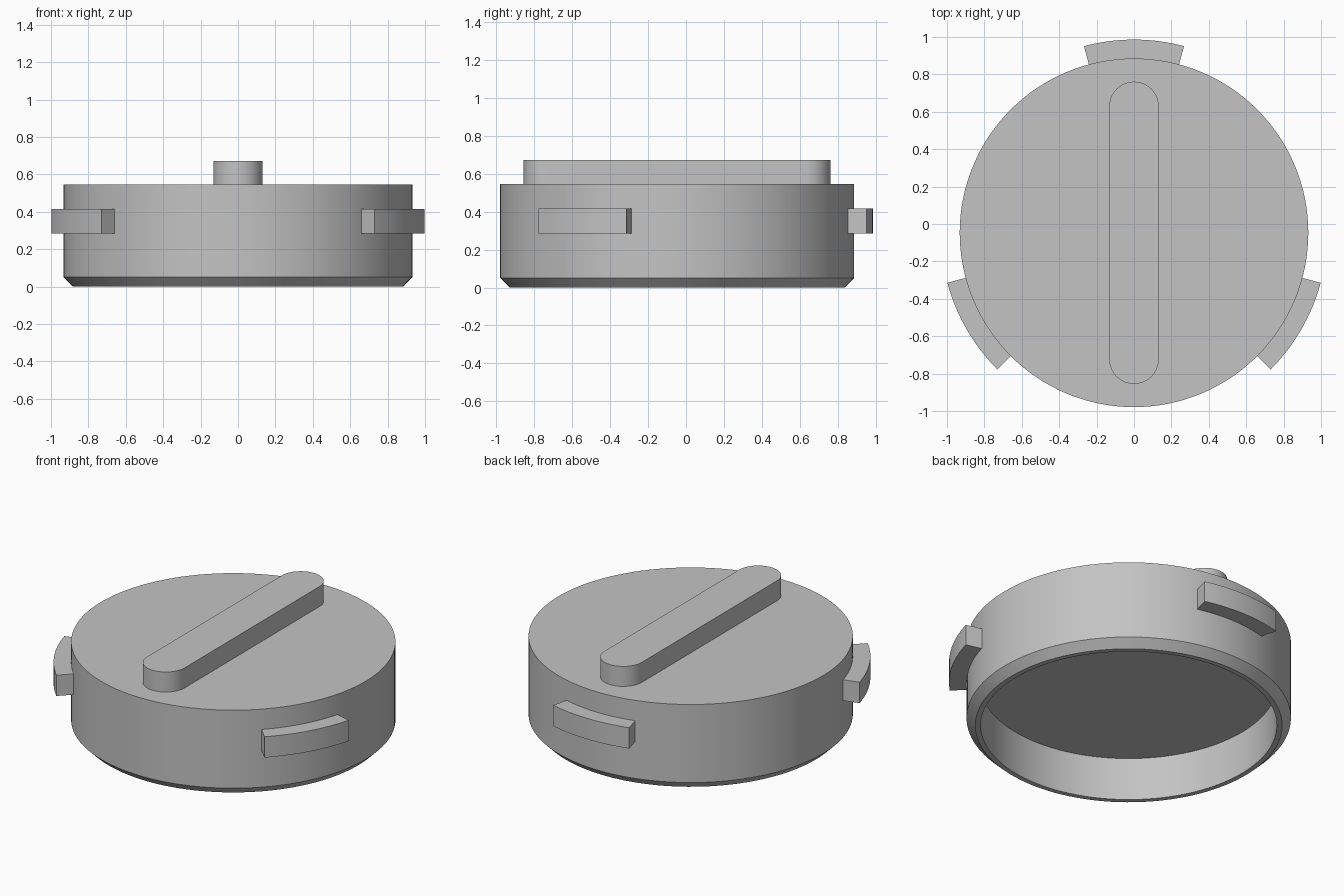
import bpy, bmesh
from math import sin, cos, pi, radians

if "Cube" in bpy.data.objects:
    bpy.data.objects.remove(bpy.data.objects["Cube"])

CENTRE_Y = -0.047
RADIUS = 0.932
SEGMENTS = 128

grey = bpy.data.materials.new("plain grey")
grey.use_nodes = True
colour = (0.55, 0.55, 0.55, 1)
grey.diffuse_color = colour
grey.node_tree.nodes["Principled BSDF"].inputs["Base Color"].default_value = colour


def finish(name, bm):
    bmesh.ops.recalc_face_normals(bm, faces=bm.faces)
    mesh = bpy.data.meshes.new(name)
    bm.to_mesh(mesh)
    bm.free()
    mesh.materials.append(grey)
    obj = bpy.data.objects.new(name, mesh)
    bpy.context.collection.objects.link(obj)
    obj.location.y = CENTRE_Y
    bpy.ops.object.select_all(action='DESELECT')
    obj.select_set(True)
    bpy.context.view_layer.objects.active = obj
    bpy.ops.object.shade_smooth_by_angle(angle=radians(30))
    return obj


def arc(radius, start, end, steps, cy=0):
    angles = [start + (end - start) * i / steps for i in range(steps + 1)]
    return [(radius * cos(a), cy + radius * sin(a)) for a in angles]


def prism(name, outline, bottom, top):
    bm = bmesh.new()
    base = bm.faces.new([bm.verts.new((x, y, bottom)) for x, y in outline])
    result = bmesh.ops.extrude_face_region(bm, geom=[base])
    moved = [v for v in result["geom"] if isinstance(v, bmesh.types.BMVert)]
    bmesh.ops.translate(bm, verts=moved, vec=(0, 0, top - bottom))
    return finish(name, bm)


# Hollow cap: rings from the recess ceiling, around the rim, to the flat top
profile = [(0.851, 0.272), (0.851, 0), (0.882, 0), (RADIUS, 0.05), (RADIUS, 0.545)]
bm = bmesh.new()
rings = []
for r, z in profile:
    rings.append([bm.verts.new((x, y, z)) for x, y in arc(r, 0, 2 * pi, SEGMENTS)[:-1]])
for low, high in zip(rings, rings[1:]):
    for i in range(SEGMENTS):
        j = (i + 1) % SEGMENTS
        bm.faces.new((low[i], low[j], high[j], high[i]))
bm.faces.new(rings[0])
bm.faces.new(rings[-1])
finish("cap_body", bm)

# Grip bar with rounded ends
half_width, end_y = 0.132, 0.676
outline = arc(half_width, 0, pi, 32, end_y) + arc(half_width, pi, 2 * pi, 32, -end_y)
prism("grip_bar", outline, 0.54, 0.672)

# Three locking lugs around the side
for name, angle in (("back_lug", 90), ("right_lug", 210), ("left_lug", 330)):
    start, end = radians(angle - 15), radians(angle + 15)
    outline = arc(1.033, start, end, 16) + arc(0.9, end, start, 16)
    prism(name, outline, 0.284, 0.416)
